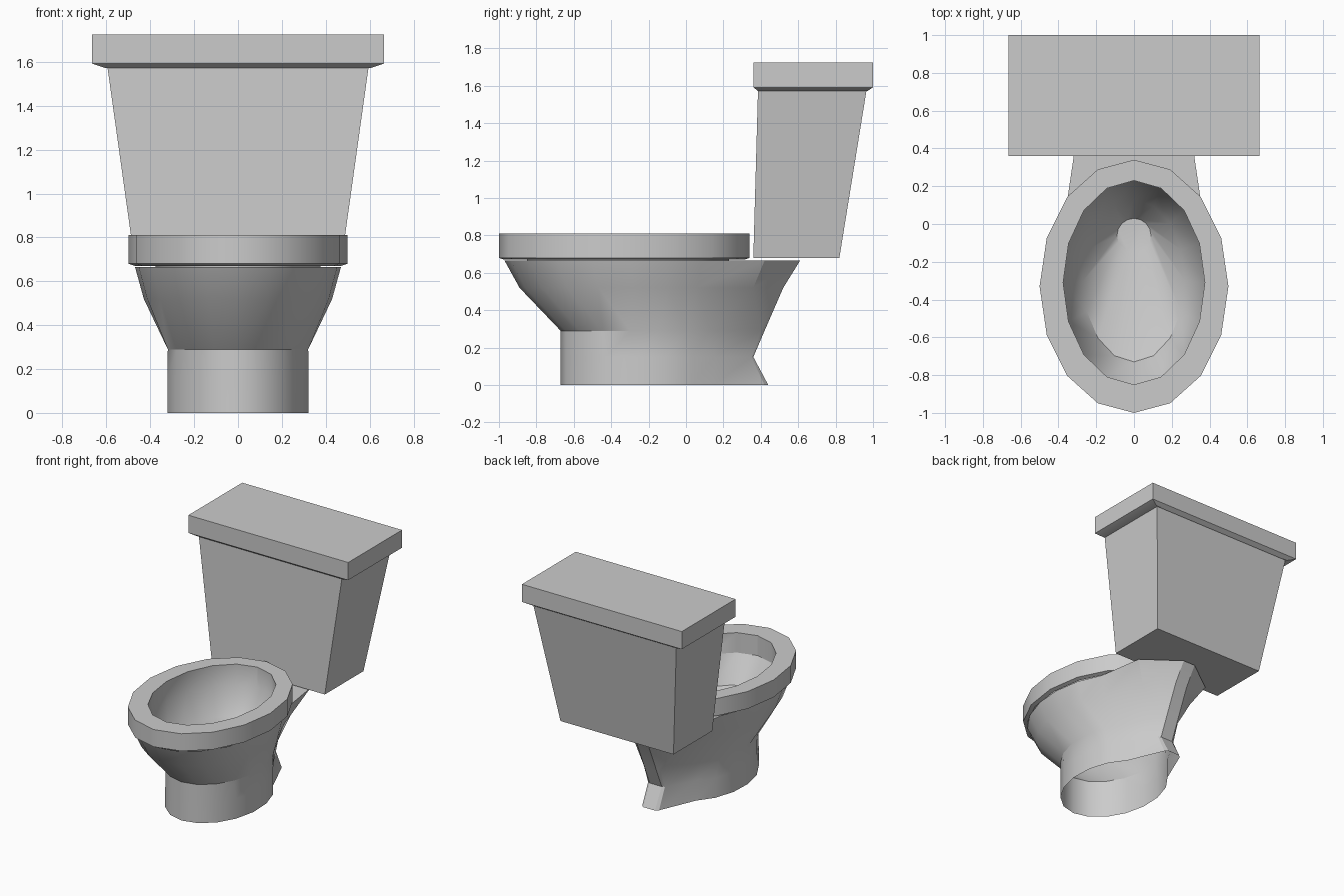
import bpy
from math import sin, cos, radians

if "Cube" in bpy.data.objects:
    bpy.data.objects.remove(bpy.data.objects["Cube"])

# One grey ceramic for every part
ceramic = bpy.data.materials.new("grey_ceramic")
ceramic.use_nodes = True
GREY = (0.6, 0.6, 0.6, 1)
ceramic.diffuse_color = GREY
ceramic.node_tree.nodes["Principled BSDF"].inputs["Base Color"].default_value = GREY


def arc(centre, rx, ry, z, angles):
    """Points on an ellipse, with angles measured from the front."""
    return [(rx * sin(radians(a)), centre - ry * cos(radians(a)), z) for a in angles]


def rect(x, y0, y1, z):
    return [(x, y0, z), (x, y1, z), (-x, y1, z), (-x, y0, z)]


def loft(name, rings, bottom=False, top=False, extra=None):
    """Skin a stack of rings; extra(verts, faces) can add a final panel."""
    n = len(rings[0])
    verts = [p for ring in rings for p in ring]
    faces = []
    for k in range(len(rings) - 1):
        for i in range(n):
            j = (i + 1) % n
            faces.append((k * n + i, k * n + j, (k + 1) * n + j, (k + 1) * n + i))
    if bottom:
        faces.append(tuple(reversed(range(n))))
    if top:
        faces.append(tuple(range(len(verts) - n, len(verts))))
    if extra:
        extra(verts, faces)
    mesh = bpy.data.meshes.new(name)
    mesh.from_pydata(verts, [], faces)
    mesh.materials.append(ceramic)
    obj = bpy.data.objects.new(name, mesh)
    bpy.context.collection.objects.link(obj)
    bpy.ops.object.select_all(action="DESELECT")
    obj.select_set(True)
    bpy.context.view_layer.objects.active = obj
    bpy.ops.object.shade_smooth_by_angle(angle=radians(30))
    return obj


# Rim and basin: up the outside, over the rim and down to the drain
circle = [i * 22.5 for i in range(16)]
rim_profile = [
    (-0.33, 0.47, 0.64, 0.67),
    (-0.33, 0.50, 0.67, 0.68),
    (-0.33, 0.50, 0.67, 0.81),
    (-0.31, 0.375, 0.54, 0.81),
    (-0.31, 0.375, 0.54, 0.66),
    (-0.30, 0.27, 0.43, 0.47),
    (-0.06, 0.09, 0.09, 0.32),
]
loft("rim_and_basin", [arc(c, rx, ry, z, circle) for c, rx, ry, z in rim_profile], top=True)

# Pedestal: oval front flowing into a narrow rear spine, open underneath
STEPS = 7


def pedestal_ring(z, centre, rx, ry, end, corner, spine):
    right = arc(centre, rx, ry, z, [end * i / STEPS for i in range(STEPS + 1)])
    right += [(*corner, z), (*spine, z)]
    left = [(-x, y, h) for x, y, h in reversed(right[1:])]
    return right + left


def rear_shelf(verts, faces):
    """Flat shelf between the back of the rim and the rear spine."""
    n = 2 * (STEPS + 2) + 1
    start = len(verts) - n
    shelf = list(range(start + STEPS, start + STEPS + 6))
    back = arc(-0.33, 0.47, 0.64, 0.662, [-157.5, 180, 157.5])
    shelf += range(len(verts), len(verts) + len(back))
    verts.extend(back)
    faces.append(tuple(shelf))


levels = [
    (0.00, -0.22, 0.325, 0.45, 145, (0.07, 0.42), (0.05, 0.44)),
    (0.15, -0.22, 0.325, 0.45, 145, (0.07, 0.35), (0.05, 0.36)),
    (0.29, -0.22, 0.325, 0.45, 140, (0.07, 0.40), (0.05, 0.42)),
    (0.52, -0.31, 0.43, 0.58, 130, (0.22, 0.36), (0.05, 0.52)),
    (0.665, -0.33, 0.47, 0.64, 130, (0.31, 0.42), (0.05, 0.61)),
]
loft("pedestal", [pedestal_ring(*level) for level in levels], extra=rear_shelf)

# Tapered tank
loft("tank", [rect(0.47, 0.36, 0.82, 0.68), rect(0.595, 0.385, 0.965, 1.575)],
     bottom=True, top=True)

# Lid with a bevelled underside
loft("tank_lid", [rect(0.605, 0.385, 0.97, 1.572),
                  rect(0.665, 0.36, 1.0, 1.592),
                  rect(0.665, 0.36, 1.0, 1.725)], bottom=True, top=True)
